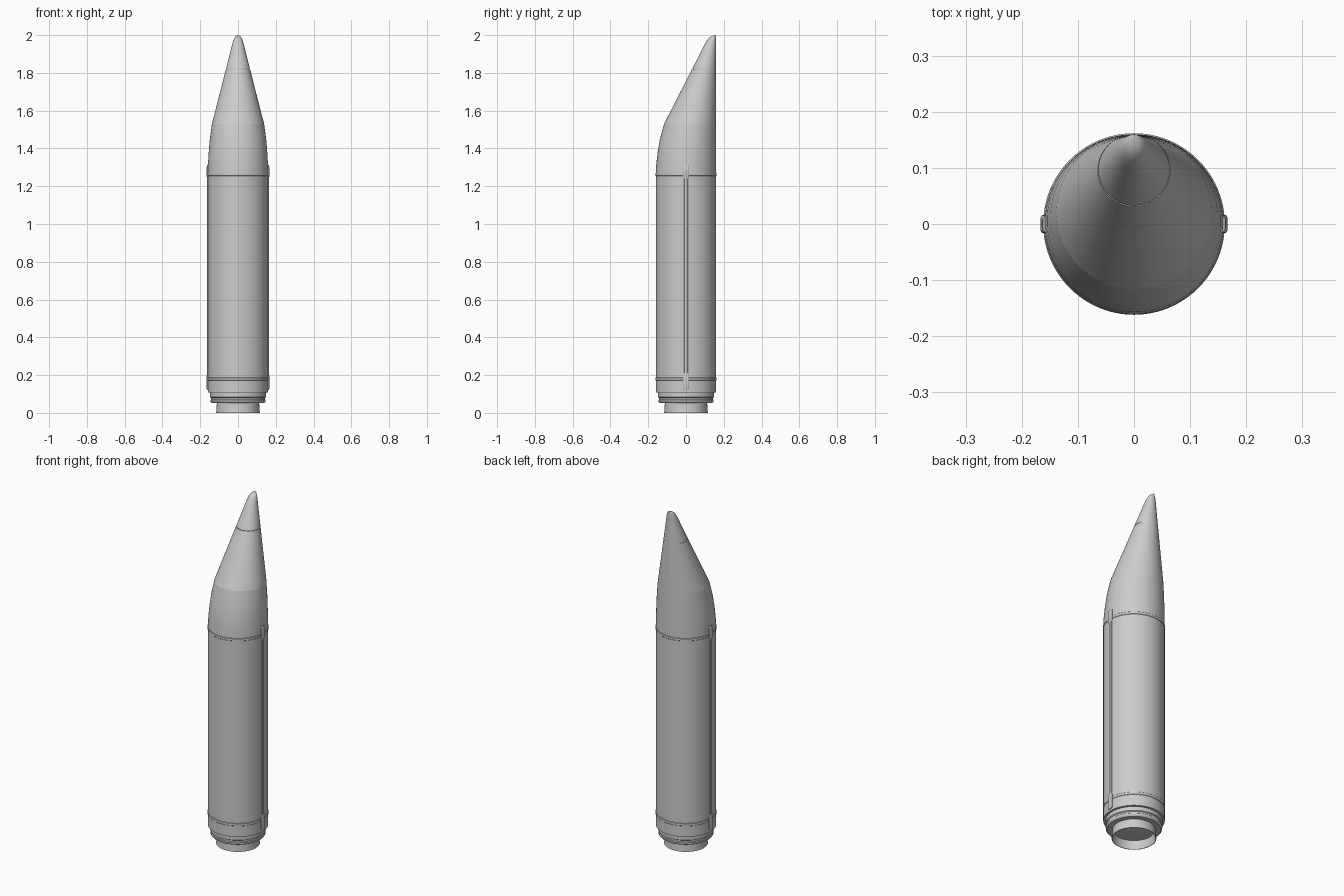
import bpy, bmesh, math

if "Cube" in bpy.data.objects:
    bpy.data.objects.remove(bpy.data.objects["Cube"])

SEG = 96
R = 0.16


def finish(name, bm, angle=25):
    bmesh.ops.recalc_face_normals(bm, faces=bm.faces)
    me = bpy.data.meshes.new(name)
    bm.to_mesh(me)
    bm.free()
    ob = bpy.data.objects.new(name, me)
    bpy.context.collection.objects.link(ob)
    bpy.ops.object.select_all(action='DESELECT')
    ob.select_set(True)
    bpy.context.view_layer.objects.active = ob
    bpy.ops.object.shade_smooth_by_angle(angle=math.radians(angle))
    return ob


def loft(name, rings, cap_start=False, cap_end=False):
    """Skin a stack of circles given as (radius, z, centre y)."""
    bm = bmesh.new()
    loops = []
    for r, z, cy in rings:
        loops.append([bm.verts.new((r * math.cos(2 * math.pi * i / SEG),
                                    cy + r * math.sin(2 * math.pi * i / SEG), z))
                      for i in range(SEG)])
    for a, b in zip(loops, loops[1:]):
        for i in range(SEG):
            j = (i + 1) % SEG
            bm.faces.new((a[i], a[j], b[j], b[i]))
    if cap_start:
        bm.faces.new(loops[0])
    if cap_end:
        bm.faces.new(loops[-1])
    return finish(name, bm)


def straight(profile):
    return [(r, z, 0) for r, z in profile]


def slanted(profile):
    # circles that all touch the vertical line at the back
    return [(r, z, R - r) for r, z in profile]


# Nozzle, hollow from below
loft("nozzle", straight([(0.112, 0.06), (0.113, 0.03), (0.116, 0.0),
                         (0.113, 0.0), (0.108, 0.05)]), cap_end=True)

# Stepped base skirt and main cylinder
loft("base_skirt", straight([(0.112, 0.053), (0.140, 0.053), (0.146, 0.060), (0.147, 0.068),
                             (0.144, 0.071), (0.144, 0.080), (0.149, 0.084),
                             (0.149, 0.105), (0.146, 0.110)]), cap_start=True)
loft("body", straight([(0.146, 0.108), (R, 0.108), (R, 1.27)]))

# Thin joint bands
for name, z in (("lower_band", 0.18), ("upper_band", 1.263)):
    loft(name, straight([(R, z - 0.008), (0.1618, z - 0.006),
                         (0.1618, z + 0.006), (R, z + 0.008)]))

# Offset nose: curved shoulder, slanted cone, rounded cap
loft("nose_shoulder", slanted([(R, 1.27), (0.1585, 1.32), (0.155, 1.38),
                               (0.149, 1.45), (0.138, 1.53)]))
loft("nose_cone", slanted([(0.138, 1.53), (0.0645, 1.818), (0.062, 1.818), (0.062, 1.822)]))
loft("nose_cap", slanted([(0.062, 1.822), (0.0635, 1.822), (0.031, 1.95), (0.0255, 1.97),
                          (0.020, 1.984), (0.014, 1.993), (0.007, 1.998), (0.001, 2.0)]),
     cap_end=True)


def rail(name, sections, side):
    """Side rail from (z, half width, outer x) sections."""
    bm = bmesh.new()
    loops = []
    for z, w, x in sections:
        pts = [(0.150, -w), (x - 0.003, -w), (x, -w * 0.7),
               (x, w * 0.7), (x - 0.003, w), (0.150, w)]
        loops.append([bm.verts.new((side * px, py, z)) for px, py in pts])
    for a, b in zip(loops, loops[1:]):
        for i in range(6):
            j = (i + 1) % 6
            bm.faces.new((a[i], a[j], b[j], b[i]))
    bm.faces.new(loops[0])
    bm.faces.new(loops[-1])
    finish(name, bm)


# Side rails with thicker fittings at both ends
for label, s in (("right", 1), ("left", -1)):
    rail(label + "_rail", [(0.12, 0.011, 0.164), (1.31, 0.011, 0.164)], s)
    rail(label + "_lower_fitting", [(0.12, 0.016, 0.164), (0.135, 0.016, 0.167),
                                    (0.19, 0.016, 0.167), (0.21, 0.016, 0.163)], s)
    rail(label + "_upper_fitting", [(1.24, 0.016, 0.163), (1.255, 0.016, 0.167),
                                    (1.295, 0.016, 0.167), (1.315, 0.014, 0.162)], s)
